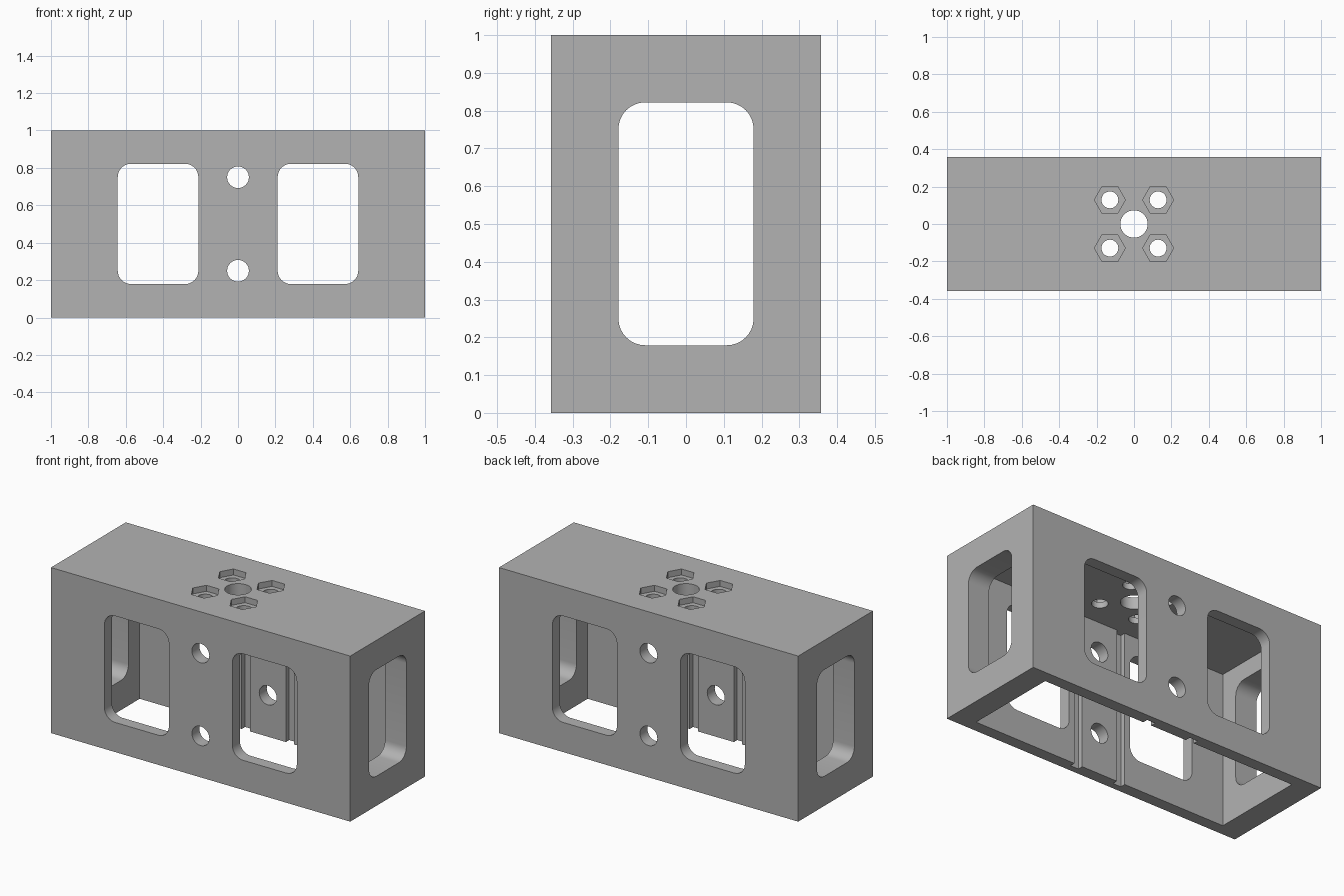
import bpy, bmesh
from math import cos, sin, pi, radians
from mathutils import Vector

if "Cube" in bpy.data.objects:
    bpy.data.objects.remove(bpy.data.objects["Cube"], do_unlink=True)

LENGTH, DEPTH, HEIGHT = 2.0, 0.714, 1.0
END_WALL, WALL = 0.143, 0.0714

# One flat grey for the whole housing
grey = bpy.data.materials.new("plain grey")
grey.use_nodes = True
grey.diffuse_color = (0.448, 0.448, 0.448, 1)
grey.node_tree.nodes["Principled BSDF"].inputs["Base Color"].default_value = grey.diffuse_color


def prism(name, outline, axis, low, high):
    """Extrude a 2D outline along an axis between two positions."""
    place = {
        "x": lambda u, v, w: (w, u, v),
        "y": lambda u, v, w: (u, w, v),
        "z": lambda u, v, w: (u, v, w),
    }[axis]
    bm = bmesh.new()
    base = bm.faces.new([bm.verts.new(place(u, v, low)) for u, v in outline])
    moved = bmesh.ops.extrude_face_region(bm, geom=[base])["geom"]
    verts = [g for g in moved if isinstance(g, bmesh.types.BMVert)]
    bmesh.ops.translate(bm, verts=verts, vec=Vector(place(0, 0, high - low)))
    bmesh.ops.recalc_face_normals(bm, faces=bm.faces)
    mesh = bpy.data.meshes.new(name)
    bm.to_mesh(mesh)
    bm.free()
    mesh.materials.append(grey)
    obj = bpy.data.objects.new(name, mesh)
    bpy.context.collection.objects.link(obj)
    return obj


def rectangle(w, h):
    return [(-w, -h), (w, -h), (w, h), (-w, h)]


def ring(cx, cy, radius, sides):
    return [(cx + radius * cos(2 * pi * i / sides), cy + radius * sin(2 * pi * i / sides))
            for i in range(sides)]


def rounded(u0, u1, v0, v1, r, steps=8):
    centres = [(u1 - r, v1 - r), (u0 + r, v1 - r), (u0 + r, v0 + r), (u1 - r, v0 + r)]
    return [(cu + r * cos(pi / 2 * (q + i / steps)), cv + r * sin(pi / 2 * (q + i / steps)))
            for q, (cu, cv) in enumerate(centres) for i in range(steps + 1)]


# Solid block that everything is cut from
housing = prism("housing", rectangle(LENGTH / 2, DEPTH / 2), "z", 0, HEIGHT)
bpy.context.view_layer.objects.active = housing


def cut(outline, axis, low, high):
    cutter = prism("cutter", outline, axis, low, high)
    cutter.hide_render = True
    mod = housing.modifiers.new("cut", "BOOLEAN")
    mod.operation, mod.solver, mod.object = "DIFFERENCE", "EXACT", cutter
    bpy.ops.object.modifier_apply(modifier=mod.name)
    bpy.data.objects.remove(cutter, do_unlink=True)


# Open-bottomed cavity with two vertical grooves in each long wall
ix, iy = LENGTH / 2 - END_WALL, DEPTH / 2 - WALL
groove = iy + 0.032
back = [(ix, iy), (0.175, iy), (0.175, groove), (0.12, groove), (0.12, iy)]
back += [(-x, y) for x, y in reversed(back)]
cut(back + [(x, -y) for x, y in reversed(back)], "z", -0.1, HEIGHT - WALL)

# Rounded windows through the long walls and the ends
for u0, u1 in ((0.212, 0.643), (-0.643, -0.212)):
    cut(rounded(u0, u1, 0.179, 0.822, 0.071), "y", -1, 1)
cut(rounded(-0.179, 0.179, 0.179, 0.822, 0.071), "x", -2, 2)

# Round holes through the long walls
for z in (0.25, 0.75):
    cut(ring(0, z, 0.058, 40), "y", -1, 1)

# Centre hole, four screw holes and their hexagonal pockets in the top
cut(ring(0, 0, 0.073, 40), "z", 0.8, 1.1)
for x in (-0.129, 0.129):
    for y in (-0.129, 0.129):
        cut(ring(x, y, 0.083, 6), "z", HEIGHT - 0.036, 1.1)
        cut(ring(x, y, 0.045, 32), "z", 0.8, 1.1)

bpy.ops.object.select_all(action="DESELECT")
housing.select_set(True)
bpy.ops.object.shade_smooth_by_angle(angle=radians(30))
